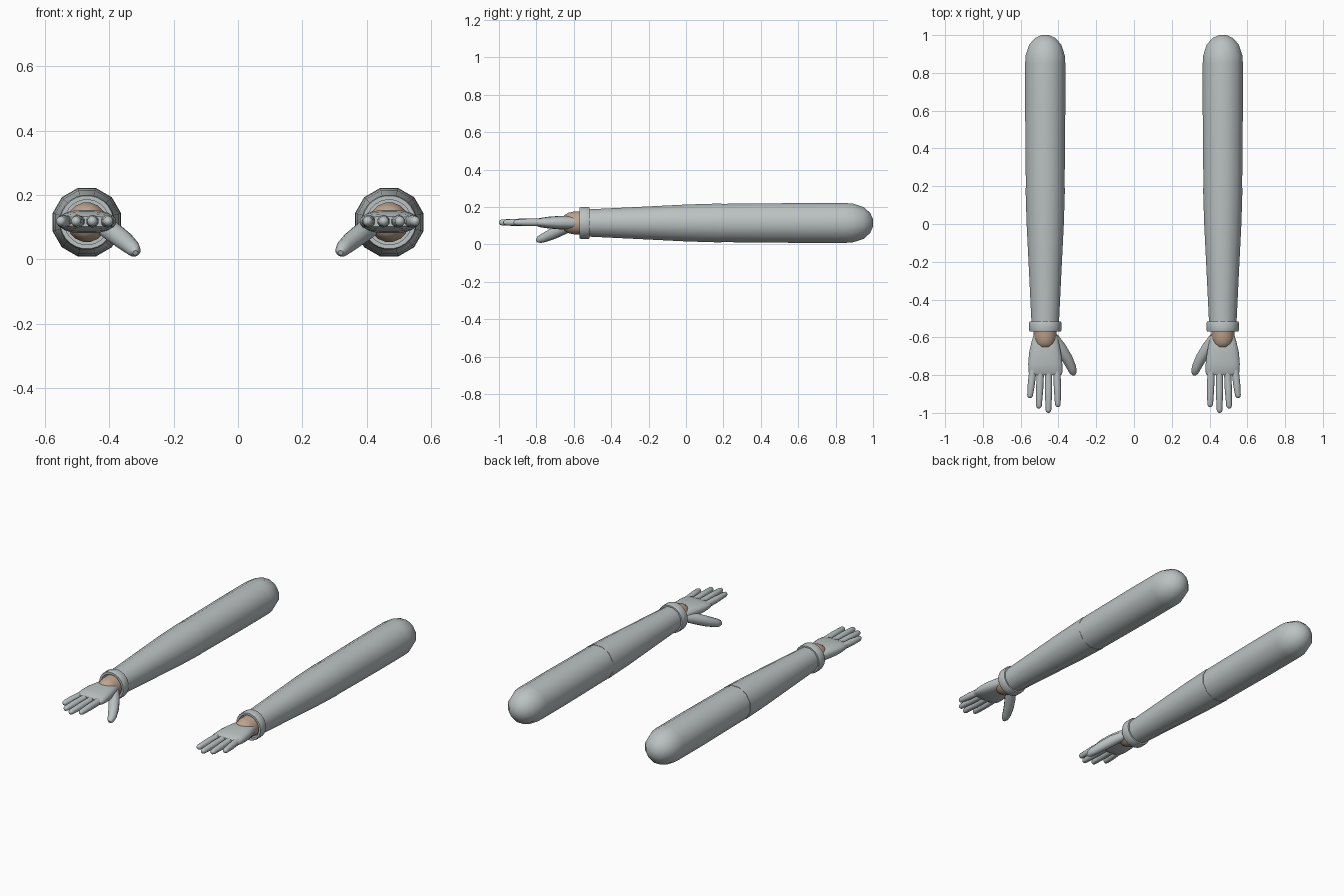
import bpy, bmesh, math
from mathutils import Vector

cube = bpy.data.objects.get("Cube")
if cube:
    bpy.data.objects.remove(cube)


def material(name, rgb):
    m = bpy.data.materials.new(name)
    m.use_nodes = True
    m.diffuse_color = (*rgb, 1)
    m.node_tree.nodes["Principled BSDF"].inputs["Base Color"].default_value = (*rgb, 1)
    return m


GREY = material("pale grey", (0.50, 0.54, 0.54))
SKIN = material("tan skin", (0.52, 0.37, 0.27))
AXIS_X, AXIS_Z = 0.47, 0.115


def tube(name, rings, mat, sides=12, power=1.0, side=1, closed=False, angle=50):
    """Loft rings of (centre, half width, half height) along their path."""
    bm = bmesh.new()
    centres = [Vector(r[0]) for r in rings]
    loops = []
    for i, (c, rx, rz) in enumerate(rings):
        c = Vector(c)
        along = centres[-1] - centres[0]
        if not closed:
            along = centres[min(i + 1, len(rings) - 1)] - centres[max(i - 1, 0)]
        if closed or along.length < 1e-6:
            along = Vector((0, -1, 0))
        across = along.cross(Vector((0, 0, 1))).normalized()
        up = across.cross(along).normalized()
        loop = []
        for k in range(sides):
            a = 2 * math.pi * (k + 0.5) / sides
            u = math.copysign(abs(math.cos(a)) ** power, math.cos(a))
            v = math.copysign(abs(math.sin(a)) ** power, math.sin(a))
            p = c + across * u * rx + up * v * rz
            loop.append(bm.verts.new((p.x * side, p.y, p.z)))
        loops.append(loop)
    pairs = list(zip(loops, loops[1:]))
    if closed:
        pairs.append((loops[-1], loops[0]))
    for a, b in pairs:
        for k in range(sides):
            n = (k + 1) % sides
            bm.faces.new((a[k], a[n], b[n], b[k]))
    if not closed:
        bm.faces.new(loops[0])
        bm.faces.new(loops[-1])
    bmesh.ops.recalc_face_normals(bm, faces=bm.faces)
    mesh = bpy.data.meshes.new(name)
    bm.to_mesh(mesh)
    bm.free()
    mesh.materials.append(mat)
    obj = bpy.data.objects.new(name, mesh)
    bpy.context.collection.objects.link(obj)
    bpy.ops.object.select_all(action="DESELECT")
    obj.select_set(True)
    bpy.context.view_layer.objects.active = obj
    bpy.ops.object.shade_smooth_by_angle(angle=math.radians(angle))
    return obj


def straight(profile):
    """Round rings on the arm axis from (y, radius) pairs."""
    return [((AXIS_X, y, AXIS_Z), r, r) for y, r in profile]


def digit(base, tip, radius, tip_radius):
    """Rounded finger rings between two points."""
    base, tip = Vector(base), Vector(tip)
    cap = tip_radius / (tip - base).length
    steps = [(0, radius), (0.5, radius), (1 - cap, tip_radius),
             (1 - cap * 0.4, tip_radius * 0.8), (1, tip_radius * 0.3)]
    return [(base.lerp(tip, t), r, r) for t, r in steps]


for label, s in (("left", 1), ("right", -1)):
    # Sleeve: rounded shoulder, forearm and hollow cuff
    tube(label + "_upper_arm", straight(
        [(1.0, 0.02), (0.985, 0.055), (0.95, 0.088), (0.89, 0.108), (0.85, 0.11),
         (0.6, 0.11), (0.18, 0.106)]), GREY, side=s)
    tube(label + "_forearm", straight(
        [(0.19, 0.108), (0.0, 0.102), (-0.25, 0.089), (-0.53, 0.075)]),
        GREY, side=s)
    tube(label + "_cuff", straight(
        [(-0.515, 0.07), (-0.515, 0.083), (-0.522, 0.086), (-0.562, 0.086),
         (-0.57, 0.083), (-0.57, 0.07)]), GREY, sides=24, side=s, closed=True)

    # Bare wrist with a rounded end
    tube(label + "_wrist", straight(
        [(-0.50, 0.062), (-0.60, 0.062), (-0.63, 0.055), (-0.65, 0.042),
         (-0.662, 0.02)]), SKIN, sides=16, side=s)

    # Flattened palm
    tube(label + "_palm", [((x, y, 0.117), w, h) for x, y, w, h in (
        (0.47, -0.575, 0.058, 0.030), (0.47, -0.62, 0.072, 0.036),
        (0.471, -0.68, 0.085, 0.036), (0.47, -0.74, 0.091, 0.031),
        (0.468, -0.785, 0.090, 0.024), (0.468, -0.80, 0.084, 0.016))],
        GREY, sides=20, power=0.75, side=s)

    # Four fingers and the lowered thumb
    for finger, x0, x1, y1 in (("index", 0.408, 0.403, -0.97), ("middle", 0.452, 0.453, -1.0),
                               ("ring", 0.495, 0.504, -0.977), ("little", 0.535, 0.552, -0.922)):
        tube(f"{label}_{finger}_finger", digit(
            (x0, -0.77, 0.118), (x1, y1, 0.118), 0.020, 0.016), GREY, sides=10, side=s)
    tube(label + "_thumb", [(c, r, r) for c, r in (
        ((0.425, -0.60, 0.105), 0.026), ((0.39, -0.655, 0.085), 0.032),
        ((0.355, -0.71, 0.058), 0.030), ((0.33, -0.76, 0.036), 0.025),
        ((0.322, -0.785, 0.026), 0.020), ((0.319, -0.80, 0.020), 0.008))],
        GREY, sides=12, side=s)
